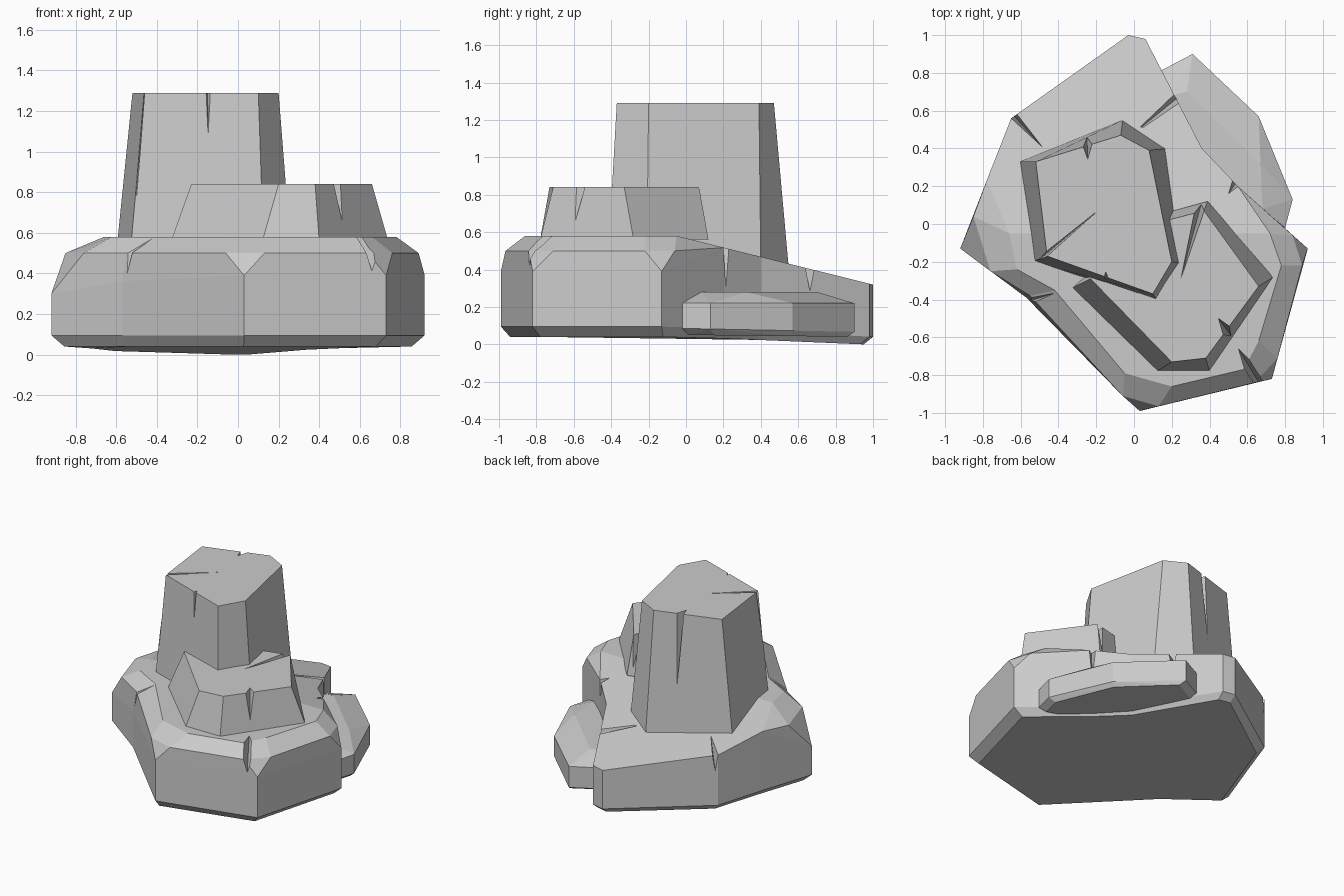
import bpy, bmesh
from mathutils import Vector

if "Cube" in bpy.data.objects:
    bpy.data.objects.remove(bpy.data.objects["Cube"])


def finish(name, bm):
    bmesh.ops.remove_doubles(bm, verts=bm.verts[:], dist=0.0005)
    bmesh.ops.recalc_face_normals(bm, faces=bm.faces[:])
    me = bpy.data.meshes.new(name)
    bm.to_mesh(me)
    bm.free()
    ob = bpy.data.objects.new(name, me)
    bpy.context.collection.objects.link(ob)
    return ob


def hull(name, pts):
    bm = bmesh.new()
    for p in pts:
        bm.verts.new(p)
    bmesh.ops.convex_hull(bm, input=bm.verts[:])
    bmesh.ops.dissolve_limit(bm, angle_limit=0.02, verts=bm.verts[:], edges=bm.edges[:])
    return finish(name, bm)


def loft(name, rings, split=None):
    """Skin matching rings; split=(s, t) folds the top cap between two points."""
    bm = bmesh.new()
    vs = [[bm.verts.new(p) for p in r] for r in rings]
    n = len(vs[0])
    for lo, hi in zip(vs, vs[1:]):
        for i in range(n):
            j = (i + 1) % n
            bm.faces.new((lo[i], lo[j], hi[j], hi[i]))
    bm.faces.new(vs[0][::-1])
    top = vs[-1]
    if split:
        s, t = split
        bm.faces.new(top[s:t + 1])
        bm.faces.new(top[t:] + top[:s + 1])
    else:
        bm.faces.new(top)
    return finish(name, bm)


def crack(ob, out, tip, ztop, zbot, w):
    """Cut a tapering V-shaped crack running in from the rim."""
    o, t = Vector(out), Vector(tip)
    d = (t - o).normalized()
    n = Vector((-d.y, d.x)) * w / 2
    z = ztop + 0.02
    cut = hull("crack_cutter", [(*(o + n), z), (*(o - n), z), (*t, z), (*o, zbot)])
    mod = ob.modifiers.new("crack", 'BOOLEAN')
    mod.operation, mod.solver, mod.object = 'DIFFERENCE', 'EXACT', cut
    dg = bpy.context.evaluated_depsgraph_get()
    me = bpy.data.meshes.new_from_object(ob.evaluated_get(dg))
    ob.modifiers.clear()
    ob.data = me
    bpy.data.objects.remove(cut)


def slope(y):
    return 0.58 - 0.248 * (y + 0.05)


# Base boulder: each corner is a wall point plus its chamfer points (middle, top)
corners = [
    ((0.03, -0.99), 0.39, [((-0.06, -0.91), (-0.05, -0.79)), ((0.13, -0.965), (0.20, -0.86))]),
    ((0.73, -0.82), 0.39, [((0.64, -0.84), (0.58, -0.77)), ((0.76, -0.71), (0.66, -0.62))]),
    ((0.92, -0.13), 0.39, [((0.89, -0.22), (0.78, -0.22)), ((0.84, -0.06), (0.72, -0.05))]),
    ((0.55, 0.20), None, None), ((0.36, 0.40), None, None),
    ((0.06, 0.98), None, None), ((-0.03, 1.00), None, None),
    ((-0.65, 0.56), None, None), ((-0.78, 0.23), None, None),
    ((-0.92, -0.13), 0.30, [((-0.85, 0.04), (-0.66, -0.05)), ((-0.76, -0.25), (-0.62, -0.24))]),
    ((-0.57, -0.39), 0.36, [((-0.55, -0.38), (-0.42, -0.35))]),
]
rings = [[], [], [], [], []]
for (x, y), cz, chamfer in corners:
    for mid, top in chamfer or [((x, y), (x, y))]:
        back = max(0, y)
        rings[0].append((x * 0.93, y * 0.95, 0.04 - 0.04 * back))
        rings[1].append((x, y, 0.095 - 0.055 * back))
        rings[2].append((x, y, cz or slope(y) - 0.002))
        rings[3].append((*mid, 0.50 if cz else slope(y) - 0.001))
        rings[4].append((*top, 0.58 if cz else slope(y)))
base = loft("base_boulder", rings, (5, 12))
crack(base, (0.68, -0.87), (0.54, -0.64), 0.58, 0.38, 0.14)
crack(base, (-0.62, -0.43), (-0.40, -0.36), 0.58, 0.30, 0.10)
crack(base, (0.57, 0.26), (0.50, 0.16), 0.51, 0.10, 0.08)
crack(base, (-0.67, 0.61), (-0.46, 0.38), 0.47, 0.28, 0.07)
crack(base, (0.27, 0.70), (0.00, 0.48), 0.42, 0.25, 0.08)

# Tall column
low = [(-0.61, 0.33), (-0.54, -0.20), (0.13, -0.42), (0.27, -0.21), (0.17, 0.40), (-0.06, 0.55)]
high = [(-0.52, 0.33), (-0.46, -0.17), (0.10, -0.37), (0.20, -0.20), (0.08, 0.39), (-0.07, 0.47)]
column = loft("tall_column", [[(*p, 0.40) for p in low], [(*p, 1.29) for p in high]])
crack(column, (-0.14, -0.42), (-0.15, -0.25), 1.29, 0.45, 0.12)
crack(column, (-0.25, 0.51), (-0.245, 0.34), 1.29, 0.55, 0.11)
crack(column, (-0.56, -0.24), (-0.18, 0.08), 1.29, 0.65, 0.03)

# Shorter shelf rock in front of the column
low = [(-0.33, -0.34), (0.12, -0.78), (0.40, -0.78), (0.74, -0.28), (0.39, 0.12), (0.10, 0.04)]
high = [(-0.23, -0.29), (0.20, -0.73), (0.38, -0.71), (0.66, -0.33), (0.37, 0.07), (0.10, 0.00)]
shelf = loft("shelf_rock", [[(*p, 0.56) for p in low], [(*p, 0.84) for p in high]])
crack(shelf, (0.54, -0.63), (0.44, -0.49), 0.84, 0.58, 0.12)
crack(shelf, (0.36, 0.12), (0.24, -0.32), 0.84, 0.60, 0.06)

# Low slab at the back right
outline = [(0.31, 0.90), (0.12, 0.80), (0.45, 0.10), (0.80, -0.02), (0.84, 0.13), (0.66, 0.57)]
flat = [(0.28, 0.70), (0.20, 0.68), (0.45, 0.12), (0.68, 0.08), (0.67, 0.32), (0.53, 0.39)]
slab = [(*p, 0.22) for p in outline] + [(*p, 0.28) for p in flat]
slab += [(*p, 0.085 - 0.02 * p[1]) for p in outline]
slab += [(0.5 + (x - 0.5) * 0.88, 0.42 + (y - 0.42) * 0.92, 0.05 - 0.01 * y) for x, y in outline]
hull("low_slab", slab)
